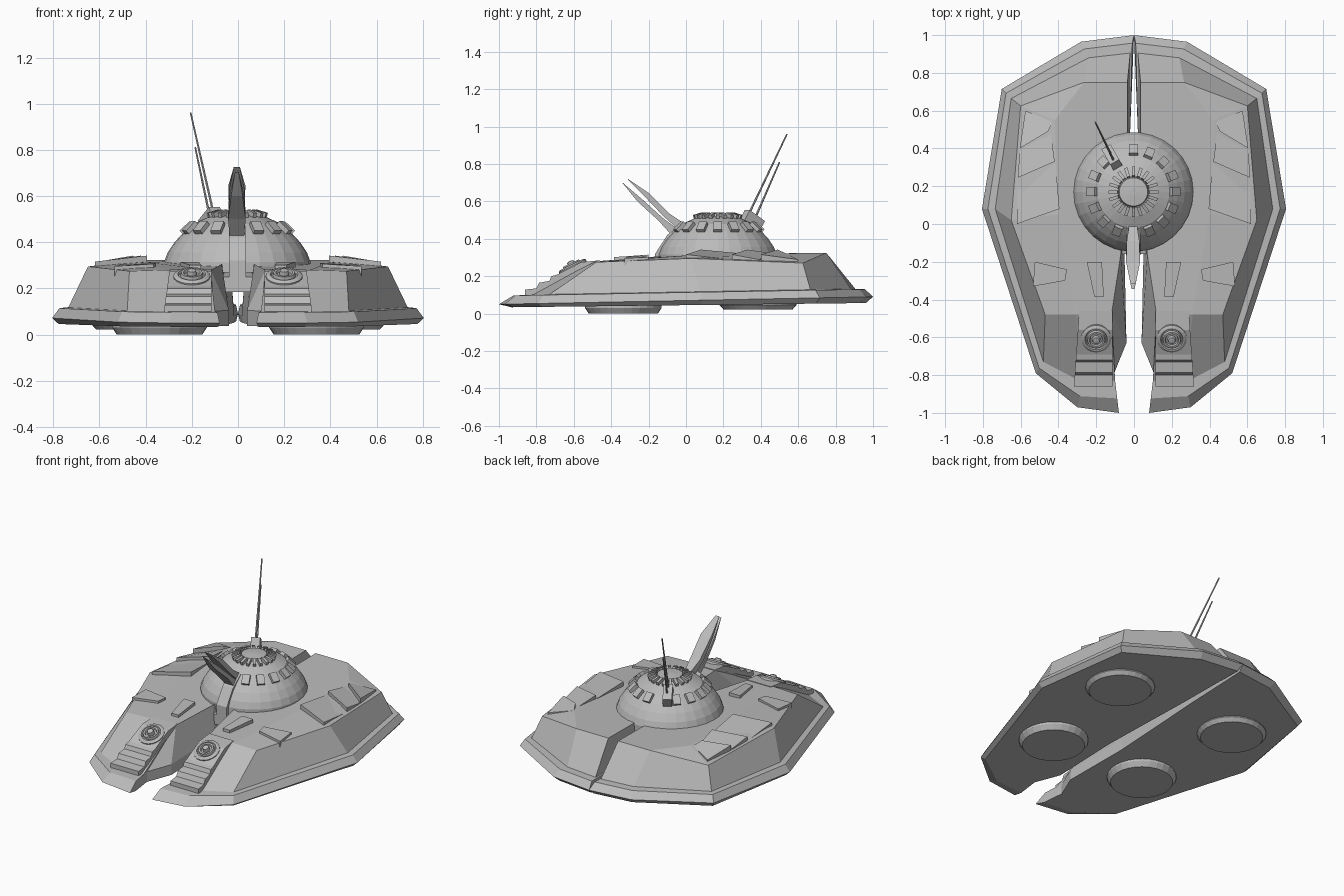
import bpy, bmesh, math
from mathutils import Vector, Matrix

if "Cube" in bpy.data.objects:
    bpy.data.objects.remove(bpy.data.objects["Cube"])

grey = bpy.data.materials.new("hull grey")
grey.diffuse_color = (0.5, 0.5, 0.5, 1)
grey.use_nodes = True
grey.node_tree.nodes["Principled BSDF"].inputs["Base Color"].default_value = grey.diffuse_color


def finish(name, bm, mirror=False):
    bmesh.ops.recalc_face_normals(bm, faces=bm.faces)
    me = bpy.data.meshes.new(name)
    bm.to_mesh(me)
    bm.free()
    me.materials.append(grey)
    ob = bpy.data.objects.new(name, me)
    bpy.context.collection.objects.link(ob)
    if mirror:
        ob.modifiers.new("Mirror", 'MIRROR').use_mirror_merge = False
    return ob


def prism(bm, a, b):
    """Closed solid between two matching polygons."""
    va = [bm.verts.new(p) for p in a]
    vb = [bm.verts.new(p) for p in b]
    n = len(a)
    bm.faces.new(va)
    bm.faces.new(vb)
    for i in range(n):
        j = (i + 1) % n
        bm.faces.new((va[i], va[j], vb[j], vb[i]))


def lathe(bm, prof, n, mat=Matrix()):
    """Revolve (radius, z) profile and cap both ends."""
    rings = [[bm.verts.new(mat @ Vector((r * math.cos(k * math.tau / n), r * math.sin(k * math.tau / n), z)))
              for k in range(n)] for r, z in prof]
    for a, b in zip(rings, rings[1:]):
        for k in range(n):
            j = (k + 1) % n
            bm.faces.new((a[k], a[j], b[j], b[k]))
    bm.faces.new(rings[0])
    bm.faces.new(rings[-1])


def box(bm, mat, size):
    bmesh.ops.create_cube(bm, size=1, matrix=mat @ Matrix.Diagonal((*size, 1)))


# Hull half: rings lofted from underside, rim edge, rim top, wall base, wall top
outer = [(0, 1), (.28, .965), (.70, .715), (.805, .08), (.52, -.79), (.30, -.97), (.08, -1),
         (.105, -.79), (.04, -.63), (.05, -.17), (.02, .5)]
base = [(.02, .905), (.24, .88), (.65, .665), (.735, .08), (.48, -.73), (.27, -.84), (.10, -.83),
        (.105, -.79), (.04, -.63), (.05, -.17), (.02, .5)]
top = [(.035, .75, .325), (.265, .75, .325), (.60, .625, .27), (.65, .02, .295), (.47, -.48, .275),
       (.31, -.48, .28), (.12, -.48, .28), (.119, -.475, .28), (.118, -.47, .28), (.07, -.16, .305),
       (.035, .5, .322)]


def ring(t, z0, slope):
    pts = []
    for o, b in zip(outer, base):
        x, y = o[0] + (b[0] - o[0]) * t, o[1] + (b[1] - o[1]) * t
        pts.append((x, y, z0 + slope * (y + 1)))
    return pts


bm = bmesh.new()
rings = [[bm.verts.new(p) for p in r] for r in
         (ring(.4, .033, .012), ring(0, .05, .02), ring(.45, .095, .018), ring(1, .098, .018), top)]
for a, b in zip(rings, rings[1:]):
    for i in range(len(a)):
        j = (i + 1) % len(a)
        bm.faces.new((a[i], a[j], b[j], b[i]))
bm.faces.new(rings[0])
t = rings[-1]
k1, k2 = bm.verts.new((.42, .55, .322)), bm.verts.new((.40, .05, .314))
bm.faces.new((t[1], t[2], k1))
bm.faces.new((k1, t[2], t[3], k2))
bm.faces.new((k2, t[3], t[4], t[5]))
bm.faces.new((t[0], t[1], k1, k2, t[5], t[6], t[7], t[8], t[9], t[10]))
finish("hull", bm, True)

# Stepped nose blocks
prof = [(-.86, .09), (-.86, .128), (-.80, .135), (-.785, .165), (-.73, .175), (-.72, .20),
        (-.69, .208), (-.56, .275), (-.46, .285), (-.46, .20)]
bm = bmesh.new()
prism(bm, [(.115, y, z) for y, z in prof], [(.29 - .07 * (y + .46), y, z) for y, z in prof])
finish("nose_block", bm, True)

# Round emitters on the nose slopes
bm = bmesh.new()
m = Matrix.Translation((.2, -.605, .248)) @ Matrix.Rotation(math.radians(26), 4, 'X')
lathe(bm, [(.08, -.02), (.08, .008), (.068, .016), (.060, .016), (.056, .008), (.050, .008),
           (.046, .024), (.036, .024), (.032, .012), (.022, .012), (.018, .034), (.006, .036)], 20, m)
finish("nose_emitter", bm, True)

# Raised plates on the deck
def plate(name, pts, h):
    bm = bmesh.new()
    prism(bm, [(x, y, z - .03) for x, y, z in pts], [(x, y, z + h) for x, y, z in pts])
    finish(name, bm, True)


plate("deck_hatch", [(.17, -.2, .303), (.25, -.2, .303), (.21, -.385, .29), (.16, -.385, .29)], .012)
plate("side_hatch", [(.355, -.24, .298), (.525, -.20, .290), (.535, -.33, .284), (.365, -.30, .294)], .012)
vents = [[(.43, .54), (.575, .60), (.605, .40), (.455, .49)],
         [(.44, .48), (.605, .39), (.615, .245), (.42, .33)],
         [(.415, .32), (.615, .235), (.62, .0), (.395, .08)]]
for i, v in enumerate(vents):
    # each louvre rises toward its front edge
    zs = (.315, .285, .312, .338)
    plate("vent_louvre_%d" % (i + 1), [(x, y, z) for (x, y), z in zip(v, zs)], .004)

# Hover pads
bm = bmesh.new()
lathe(bm, [(.205, .06), (.205, .03), (.185, 0)], 28, Matrix.Translation((.34, -.335, 0)))
lathe(bm, [(.205, .075), (.205, .045), (.185, .022)], 28, Matrix.Translation((.43, .385, 0)))
finish("hover_pads", bm, True)

# Turret dome
C = Vector((-.003, .17, 0))
bm = bmesh.new()
lathe(bm, [(.317, .27), (.317, .315), (.302, .355), (.272, .40), (.235, .44), (.19, .48), (.13, .507),
           (.08, .52), (.075, .535), (.02, .54)], 30, Matrix.Translation(C))
finish("turret_dome", bm)

# Blocks around the dome
bm = bmesh.new()
for n, r, z, tilt, size, skip in ((16, .218, .46, 43, (.06, .046, .03), (4, 12)),
                                  (20, .105, .52, 17, (.05, .017, .03), ())):
    for k in range(n):
        if n == 16 and (k in (5, 12)):
            continue
        m = (Matrix.Translation(C) @ Matrix.Rotation(k * math.tau / n, 4, 'Z')
             @ Matrix.Translation((r, 0, z)) @ Matrix.Rotation(math.radians(tilt), 4, 'Y'))
        box(bm, m, size)
finish("dome_blocks", bm)

# Gun mount below and along the dome front
bm = bmesh.new()
prism(bm, [(-.07, y, z) for y, z in ((-.16, .185), (-.16, .25), (.1, .30), (.1, .185))],
      [(.07, y, z) for y, z in ((-.16, .185), (-.16, .25), (.1, .30), (.1, .185))])
slot = ((-.165, .25), (-.165, .32), (-.10, .42), (-.02, .48), (.05, .48), (.05, .25))
prism(bm, [(-.04, y, z) for y, z in slot], [(.034, y, z) for y, z in slot])
finish("gun_mount", bm)

# Two-pronged gun blade, tapered at both ends
def half_width(y):
    return .008 + .030 * (min(1, (y + .345) / .15) if y < -.12 else max(0, 1 - (y + .12) / .2))


bm = bmesh.new()
for pr in ([(-.318, .725), (-.20, .645), (-.09, .535), (.0, .475), (-.03, .44), (-.12, .52), (-.22, .625)],
           [(-.345, .705), (-.235, .612), (-.125, .512), (-.03, .44), (-.068, .41), (-.15, .50), (-.26, .60)]):
    prism(bm, [(-.005 - half_width(y), y, z) for y, z in pr], [(-.005 + half_width(y), y, z) for y, z in pr])
finish("gun_prongs", bm)

# Antenna base and rods
bm = bmesh.new()
d = Vector((-.5, .866, 0))
m = (Matrix.Translation((-.115, .35, .49)) @ Matrix.Rotation(math.radians(120), 4, 'Z')
     @ Matrix.Rotation(math.radians(32), 4, 'Y'))
box(bm, m, (.11, .055, .08))
finish("antenna_base", bm)
bm = bmesh.new()
for a, b in (((-.105, .33, .52), (-.205, .54, .96)), ((-.12, .365, .50), (-.185, .50, .81))):
    a, b = Vector(a), Vector(b)
    m = Matrix.Translation(a) @ (b - a).to_track_quat('Z', 'Y').to_matrix().to_4x4()
    lathe(bm, [(.006, 0), (.004, (b - a).length)], 6, m)
finish("antenna_rods", bm)
